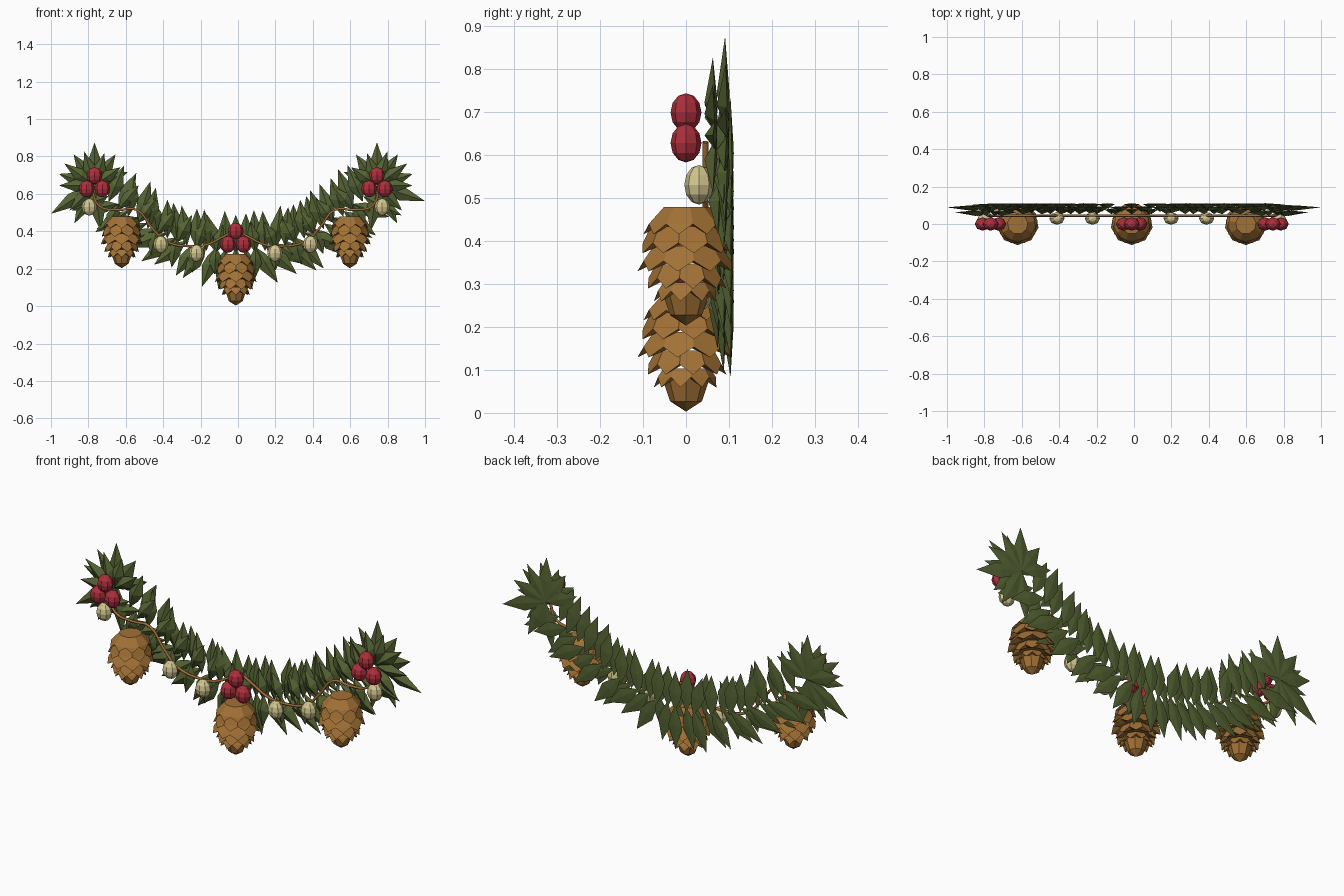
import bpy, bmesh, math, random
from mathutils import Vector

random.seed(4)
if "Cube" in bpy.data.objects:
    bpy.data.objects.remove(bpy.data.objects["Cube"])

MID = -0.012  # x of the garland's middle


def material(name, rgb):
    m = bpy.data.materials.new(name)
    m.use_nodes = True
    m.diffuse_color = (*rgb, 1)
    m.node_tree.nodes["Principled BSDF"].inputs["Base Color"].default_value = (*rgb, 1)
    return m


GREEN = material("leaf green", (0.092, 0.128, 0.034))
BROWN = material("cone brown", (0.36, 0.165, 0.036))
RED = material("berry red", (0.42, 0.028, 0.045))
CREAM = material("bauble cream", (0.66, 0.58, 0.28))
TWINE = material("twine brown", (0.36, 0.15, 0.04))


def finish(name, bm, mat):
    bmesh.ops.recalc_face_normals(bm, faces=bm.faces)
    me = bpy.data.meshes.new(name)
    bm.to_mesh(me)
    bm.free()
    me.materials.append(mat)
    ob = bpy.data.objects.new(name, me)
    bpy.context.collection.objects.link(ob)
    return ob


def add_leaf(bm, base, angle, length, width, lean=0.0):
    """Leaf with a strong midrib on its front and a faint one on its back."""
    d = Vector((math.cos(angle), lean, math.sin(angle)))
    p = Vector((-math.sin(angle), 0, math.cos(angle)))

    def vert(along, side, rise=0.0):
        return bm.verts.new(base + d * along * length + p * side * width / 2
                            - Vector((0, rise, 0)))

    root, tip = vert(0, 0), vert(1, 0)
    left = [vert(0.28, 0.72), vert(0.52, 1)]
    right = [vert(0.28, -0.72), vert(0.52, -1)]
    ridge = vert(0.42, 0, 0.025)
    spine = vert(0.45, 0, -0.005)
    for a, b in (left, right):
        for u, v in ((root, a), (a, b), (b, tip)):
            bm.faces.new((u, v, ridge))
            bm.faces.new((u, v, spine))


# Leaves along the sagging garland, fanning outward to both ends
bm = bmesh.new()
COUNT = 27
for i in range(COUNT):
    x = -0.68 + 1.36 * i / (COUNT - 1)
    slope = math.atan(1.2 * x)
    outward = max(-1, min(1, x * 5))
    for up in (1, -1):
        away = slope + up * math.pi / 2
        spread = random.uniform(0.2, 0.75) + (0.1 if up < 0 else -0.05)
        turn = -outward * up * spread
        base = Vector((x + MID, 0.108 if i % 2 else 0.092, 0.295 + 0.6 * x * x))
        base.z -= up * 0.015
        add_leaf(bm, base, away + turn, random.uniform(0.205, 0.235), 0.08, -0.02)
        if i % 2:
            base.y = 0.08
            add_leaf(bm, base, away - turn * 0.3, random.uniform(0.14, 0.17), 0.07, -0.04)
finish("garland_leaves", bm, GREEN)

# Leaf rosettes at both ends: angle in degrees from outward, and length
BACK_FAN = ((-98, 0.25), (-62, 0.23), (18, 0.2), (56, 0.2), (90, 0.23), (124, 0.2), (158, 0.19))
FRONT_FAN = ((-45, 0.19), (0, 0.19), (36, 0.2), (73, 0.19), (107, 0.18), (145, 0.17))
for name, side, reach in (("left_rosette", 1, -18), ("right_rosette", -1, -33)):
    bm = bmesh.new()
    hub = Vector((MID + 0.755 * side, 0, 0.645))
    end_leaf = (reach, (1 - abs(hub.x)) / math.cos(math.radians(reach)))
    for depth, width, lean, fan in ((0.1, 0.078, -0.04, BACK_FAN + (end_leaf,)),
                                    (0.072, 0.066, -0.05, FRONT_FAN)):
        for degrees, length in fan:
            a = math.radians(degrees)
            add_leaf(bm, hub + Vector((0, depth, 0)),
                     a if side > 0 else math.pi - a, length, width, lean)
    finish(name, bm, GREEN)


# Pine cones: overlapping skirts of pointed scales with closed undersides
def ring(bm, n, r, z, turn=0.0):
    return [bm.verts.new((r * math.cos(math.tau * (k + turn) / n),
                          r * math.sin(math.tau * (k + turn) / n), z)) for k in range(n)]


# top radius, top height, tip radius, tip height
SKIRTS = [(0.055, 0.275, 0.099, 0.212), (0.082, 0.23, 0.108, 0.168),
          (0.08, 0.185, 0.113, 0.126), (0.07, 0.142, 0.094, 0.086),
          (0.056, 0.1, 0.075, 0.056)]


def pine_cone(name, x, z):
    bm = bmesh.new()
    n = 9
    for s, (r1, z1, r2, z2) in enumerate(SKIRTS):
        turn = 0.25 + (s % 2) * 0.5
        top = ring(bm, n, r1, z1, turn)
        notch = ring(bm, n, r2 * 0.93, z2 + 0.024, turn)
        tips = ring(bm, n, r2, z2, turn + 0.5)
        under = ring(bm, n, r2 * 0.62, z2 + 0.022, turn)
        bm.faces.new(top)
        bm.faces.new(under)
        for k in range(n):
            j = (k + 1) % n
            bm.faces.new((top[k], top[j], notch[j], notch[k]))
            bm.faces.new((notch[k], notch[j], tips[k]))
            bm.faces.new((notch[k], tips[k], under[k]))
            bm.faces.new((tips[k], under[j], under[k]))
            bm.faces.new((tips[k], notch[j], under[j]))
    # plain tapered end
    shoulder, waist = ring(bm, 8, 0.056, 0.08), ring(bm, 8, 0.037, 0.024)
    point = bm.verts.new((0, 0, 0))
    bm.faces.new(shoulder)
    for k in range(8):
        j = (k + 1) % 8
        bm.faces.new((shoulder[k], shoulder[j], waist[j], waist[k]))
        bm.faces.new((waist[k], waist[j], point))
    finish(name, bm, BROWN).location = (x, 0, z)


pine_cone("middle_pine_cone", MID, 0.003)
for name, side in (("left_pine_cone", 1), ("right_pine_cone", -1)):
    pine_cone(name, MID + 0.61 * side, 0.203)


# Faceted balls
def ball(name, location, size, mat):
    bm = bmesh.new()
    bmesh.ops.create_uvsphere(bm, u_segments=8, v_segments=6, radius=1)
    bmesh.ops.scale(bm, vec=size, verts=bm.verts)
    finish(name, bm, mat).location = location


# Berry clusters of three
for name, x, z in (("left", 0.755, 0.627), ("middle", 0, 0.33), ("right", -0.755, 0.627)):
    for k, (dx, dz) in enumerate(((0, 0.071), (-0.042, 0), (0.042, 0))):
        ball(f"{name}_berry_{k + 1}", (MID + x + dx, 0, z + dz),
             (0.042, 0.036, 0.045), RED)

# Cream baubles hanging from the twine
for k, (x, z) in enumerate(((0.21, 0.283), (0.4, 0.33), (0.783, 0.53))):
    for side_name, side in (("left", 1), ("right", -1)):
        ball(f"{side_name}_bauble_{k + 1}", (MID + x * side, 0.03, z),
             (0.041, 0.034, 0.046), CREAM)

# Twine draped across the front
half = [(0.06, 0.375), (0.15, 0.33), (0.24, 0.32), (0.37, 0.345), (0.45, 0.42),
        (0.53, 0.515), (0.63, 0.515), (0.73, 0.535), (0.77, 0.63)]
path = [(-x, z) for x, z in reversed(half)] + [(0, 0.4)] + half
curve = bpy.data.curves.new("twine", 'CURVE')
curve.dimensions = '3D'
curve.bevel_depth = 0.007
curve.bevel_resolution = 1
curve.resolution_u = 4
spline = curve.splines.new('BEZIER')
spline.bezier_points.add(len(path) - 1)
for point, (x, z) in zip(spline.bezier_points, path):
    point.co = (x + MID, 0.045, z)
    point.handle_left_type = point.handle_right_type = 'AUTO'
curve.materials.append(TWINE)
bpy.context.collection.objects.link(bpy.data.objects.new("twine", curve))
